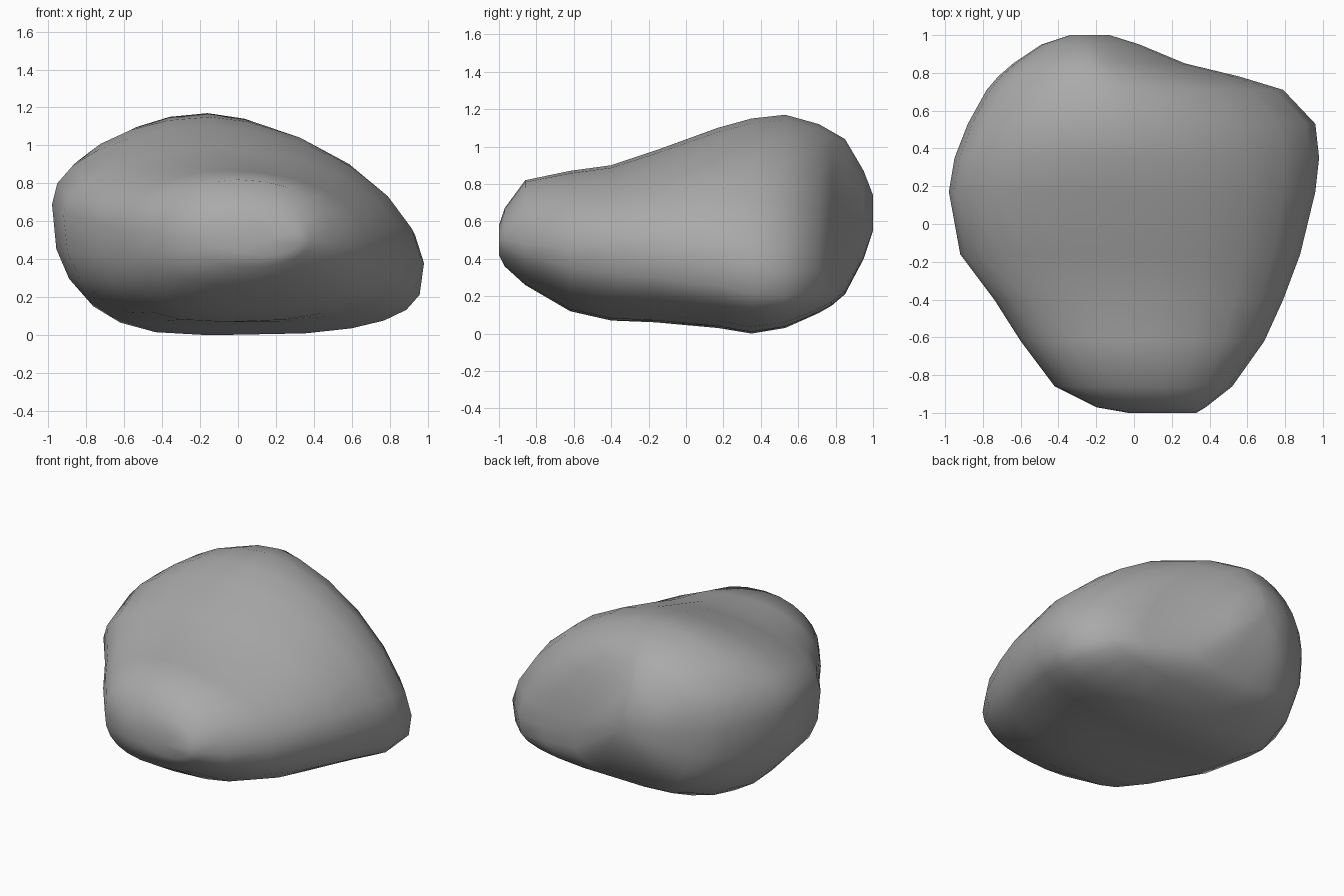
import bpy
import bmesh
from math import cos, sin, pi

default_cube = bpy.data.objects.get("Cube")
if default_cube:
    bpy.data.objects.remove(default_cube, do_unlink=True)

# Plain grey stone colour
stone_grey = bpy.data.materials.new("stone_grey")
stone_grey.use_nodes = True
grey = (0.4, 0.4, 0.4, 1)
stone_grey.diffuse_color = grey
shader = stone_grey.node_tree.nodes["Principled BSDF"]
shader.inputs["Base Color"].default_value = grey
shader.inputs["Roughness"].default_value = 0.9

# Cross-sections from front to back:
# y, left x, left z, crest x, top z, right x, right z, bottom z
SECTIONS = [
    (-1, -.03, .5, .15, .58, .33, .5, .42),
    (-.97, -.2, .52, .08, .67, .38, .5, .36),
    (-.86, -.42, .53, 0, .82, .52, .48, .26),
    (-.62, -.6, .55, -.05, .87, .69, .46, .12),
    (-.4, -.74, .6, -.06, .9, .79, .46, .07),
    (-.16, -.92, .64, -.08, .98, .88, .45, .06),
    (.17, -.98, .69, -.12, 1.1, .96, .42, .03),
    (.35, -.95, .68, -.15, 1.15, .98, .38, 0),
    (.53, -.88, .67, -.16, 1.17, .96, .34, .03),
    (.71, -.78, .66, -.18, 1.12, .79, .34, .11),
    (.78, -.72, .66, -.2, 1.08, .56, .36, .15),
    (.85, -.64, .66, -.23, 1.04, .27, .42, .21),
    (.95, -.49, .65, -.25, .87, .03, .55, .4),
    (1, -.34, .65, -.24, .74, -.13, .62, .55),
]
SIDES = 24


def section_points(y, left, left_z, crest, top, right, right_z, bottom):
    """Closed rounded outline; each quadrant has its own squareness."""
    points = []
    for i in range(SIDES):
        c, s = cos(2 * pi * i / SIDES), sin(2 * pi * i / SIDES)
        on_right, on_top = c > 0, s > 0
        if on_top:
            power = 1.75 - .4 * y if on_right else 2.1
        else:
            power = 3 + y if on_right else 2.6
        across = abs(c) ** (2 / power)
        rise = abs(s) ** (2 / power)
        # Widest height blends smoothly from the right flank to the left one
        x = crest + across * ((right if on_right else left) - crest)
        blend = (x - left) / (right - left)
        middle = left_z + (right_z - left_z) * blend
        z = middle + rise * ((top if on_top else bottom) - middle)
        points.append((x, y, z))
    return points


# Loft the boulder through its sections
bm = bmesh.new()
rings = [[bm.verts.new(p) for p in section_points(*row)] for row in SECTIONS]
for near, far in zip(rings, rings[1:]):
    for i in range(SIDES):
        j = (i + 1) % SIDES
        bm.faces.new((near[i], near[j], far[j], far[i]))

# Close both ends with fans
caps = [bm.faces.new(rings[0]), bm.faces.new(rings[-1])]
bmesh.ops.poke(bm, faces=caps)
bmesh.ops.recalc_face_normals(bm, faces=bm.faces[:])
for face in bm.faces:
    face.smooth = True

mesh = bpy.data.meshes.new("boulder")
bm.to_mesh(mesh)
bm.free()
mesh.materials.append(stone_grey)
boulder = bpy.data.objects.new("boulder", mesh)
bpy.context.collection.objects.link(boulder)
